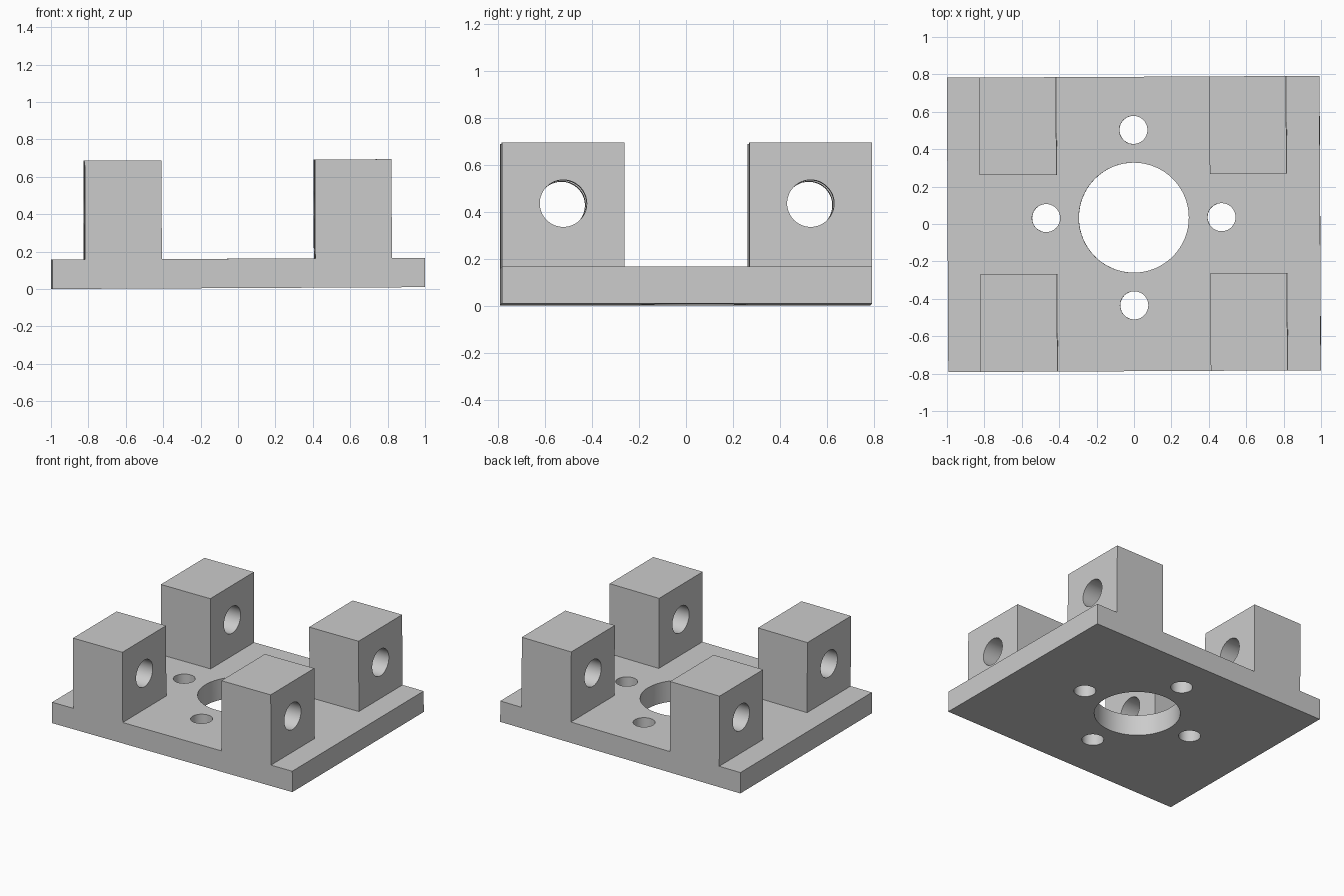
import bpy, bmesh
from math import pi
from mathutils import Matrix, Vector

if "Cube" in bpy.data.objects:
    bpy.data.objects.remove(bpy.data.objects["Cube"])

HX, HY = 0.996, 0.787          # plate half sizes
PLATE, TOP = 0.157, 0.685      # plate thickness, block top
IN_X, OUT_X, IN_Y = 0.41, 0.82, 0.265
HOLE_Y = 0.034                 # centre of the plate hole pattern


def make_object(name, bm):
    bmesh.ops.recalc_face_normals(bm, faces=bm.faces)
    mesh = bpy.data.meshes.new(name)
    bm.to_mesh(mesh)
    bm.free()
    obj = bpy.data.objects.new(name, mesh)
    bpy.context.collection.objects.link(obj)
    return obj


def cylinder(name, loc, radius, depth, rot=Matrix.Identity(4)):
    bm = bmesh.new()
    bmesh.ops.create_cone(bm, cap_ends=True, segments=64, radius1=radius,
                          radius2=radius, depth=depth,
                          matrix=Matrix.Translation(loc) @ rot)
    return make_object(name, bm)


def cut(target, cutter):
    cutter.hide_render = True
    mod = target.modifiers.new(cutter.name, 'BOOLEAN')
    mod.operation = 'DIFFERENCE'
    mod.solver = 'EXACT'
    mod.object = cutter
    bpy.context.view_layer.objects.active = target
    bpy.ops.object.modifier_apply(modifier=mod.name)
    bpy.data.objects.remove(cutter)


# Plate with two raised ribs, extruded from its front profile
half = [(HX, 0), (HX, PLATE), (OUT_X, PLATE), (OUT_X, TOP), (IN_X, TOP), (IN_X, PLATE)]
profile = half + [(-x, z) for x, z in reversed(half)]
bm = bmesh.new()
face = bm.faces.new([bm.verts.new((x, -HY, z)) for x, z in profile])
ext = bmesh.ops.extrude_face_region(bm, geom=[face])
new_verts = [g for g in ext["geom"] if isinstance(g, bmesh.types.BMVert)]
bmesh.ops.translate(bm, verts=new_verts, vec=(0, 2 * HY, 0))
bracket = make_object("mounting_bracket", bm)

# Middle channel splits the ribs into four blocks
bm = bmesh.new()
bmesh.ops.create_cube(bm, size=1, matrix=Matrix.Translation((0, 0, PLATE + 0.5))
                      @ Matrix.Diagonal((3, 2 * IN_Y, 1, 1)))
cut(bracket, make_object("channel_cutter", bm))

# Cross holes through the blocks
for y in (-0.526, 0.526):
    cut(bracket, cylinder("cross_hole_cutter", Vector((0, y, 0.426)), 0.1, 3,
                          Matrix.Rotation(pi / 2, 4, 'Y')))

# Centre bore and four screw holes
cut(bracket, cylinder("bore_cutter", Vector((0, HOLE_Y, 0)), 0.294, 1))
for dx, dy in ((1, 0), (-1, 0), (0, 1), (0, -1)):
    cut(bracket, cylinder("screw_hole_cutter",
                          Vector((dx * 0.469, HOLE_Y + dy * 0.469, 0)), 0.075, 1))

# The part sits very slightly turned and tilted
bracket.data.transform(Matrix.Rotation(0.005, 4, 'Z') @ Matrix.Rotation(-0.005, 4, 'Y'))
low = min(v.co.z for v in bracket.data.vertices)
bracket.data.transform(Matrix.Translation((0, 0, -low)))

bpy.ops.object.select_all(action='DESELECT')
bracket.select_set(True)
bpy.context.view_layer.objects.active = bracket
bpy.ops.object.shade_smooth_by_angle(angle=0.5)
